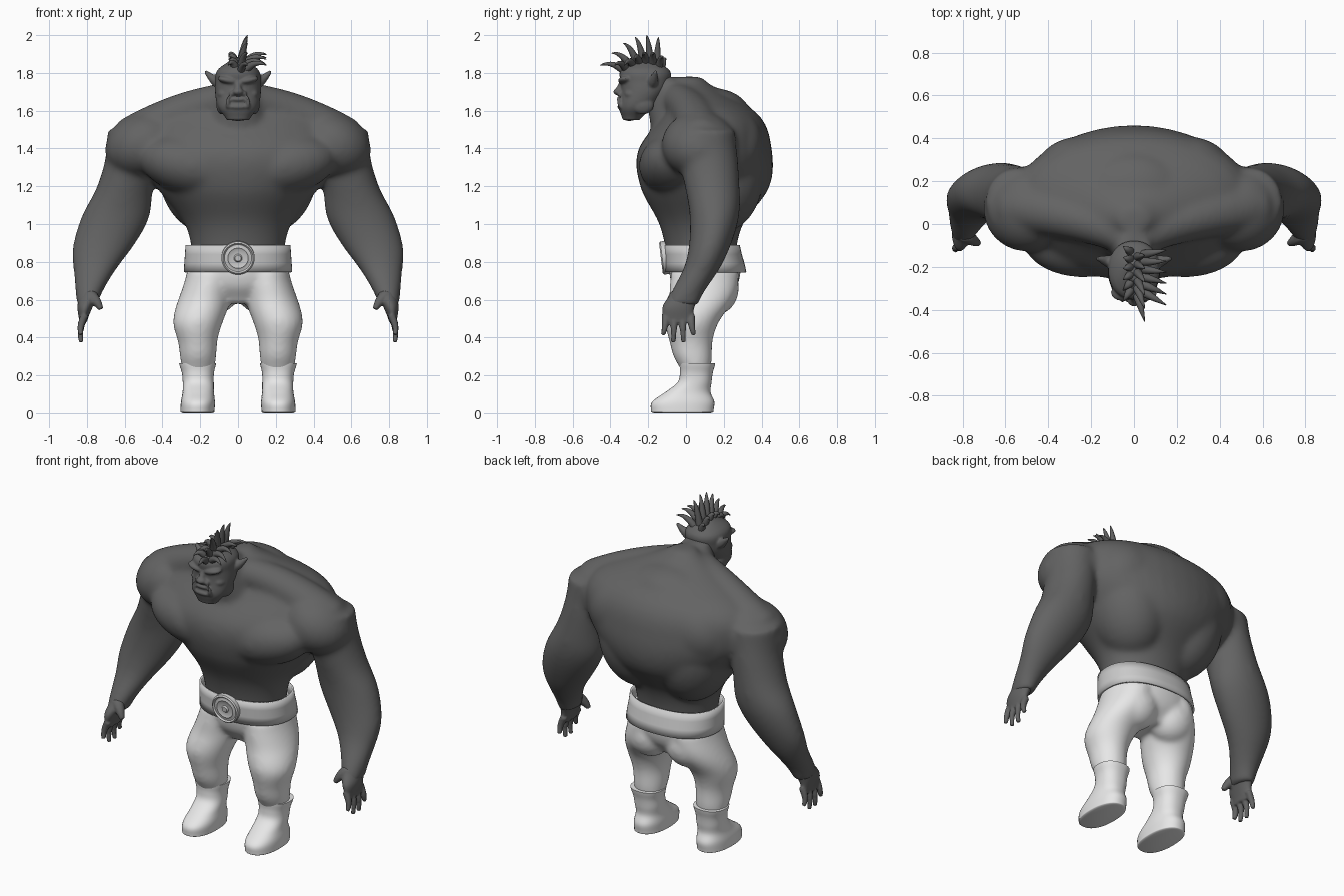
import bpy, bmesh, math
from mathutils import Vector, Matrix

old = bpy.data.objects.get("Cube")
if old:
    bpy.data.objects.remove(old, do_unlink=True)


def material(name, grey):
    mat = bpy.data.materials.new(name)
    mat.use_nodes = True
    color = (grey, grey, grey, 1)
    mat.diffuse_color = color
    mat.node_tree.nodes["Principled BSDF"].inputs["Base Color"].default_value = color
    return mat


skin = material("dark grey skin", .125)
hair = material("charcoal hair", .11)
cloth = material("white cloth", .8)
leather = material("light grey belt", .6)


def sample(values, t):
    """Read a smooth curve through evenly spaced values; a single number stays constant."""
    if not isinstance(values, tuple):
        return values
    last = len(values) - 1
    i = min(int(t * last), last - 1)
    f = t * last - i
    a, b, c, d = values[max(i - 1, 0)], values[i], values[i + 1], values[min(i + 2, last)]
    return b + f / 2 * (c - a + f * (2 * a - 5 * b + 4 * c - d + f * (3 * (b - c) + d - a)))


def bridge(bm, loops, caps=True):
    """Join rings of vertices into a skin and return the end cap."""
    for lower, upper in zip(loops, loops[1:]):
        for i in range(len(lower)):
            bm.faces.new((lower[i - 1], lower[i], upper[i], upper[i - 1]))
    if caps:
        bm.faces.new(loops[0][::-1])
        return bm.faces.new(loops[-1])


def loft(bm, bottom, top, width, depth, x=0, y=0, side=1, power=2, caps=True, rings=24, sides=40):
    """Stack horizontal ovals; width and depth are half sizes from bottom to top."""
    loops = []
    for k in range(rings + 1):
        t = k / rings
        loop = []
        for i in range(sides):
            c, s = math.cos(math.tau * i / sides), math.sin(math.tau * i / sides)
            loop.append(bm.verts.new((
                side * sample(x, t) + sample(width, t) * math.copysign(abs(c) ** (2 / power), c),
                sample(y, t) + sample(depth, t) * math.copysign(abs(s) ** (2 / power), s),
                bottom + (top - bottom) * t)))
        loops.append(loop)
    return bridge(bm, loops, caps)


def strand(bm, root, mid, tip, thick, thin, sides=10, steps=7):
    """Tapered tube along a bent path."""
    root, mid, tip = Vector(root), Vector(mid), Vector(tip)
    loops = []
    for k in range(steps + 1):
        t = k / steps
        centre = root.lerp(mid, t).lerp(mid.lerp(tip, t), t)
        turn = (mid - root).lerp(tip - mid, t).to_track_quat('Z', 'Y')
        radius = thick + (thin - thick) * t ** 1.4
        angles = [math.tau * i / sides for i in range(sides)]
        loops.append([bm.verts.new(centre + turn @ Vector((math.cos(a), math.sin(a), 0)) * radius)
                      for a in angles])
    bridge(bm, loops)


def ball(bm, centre, size, roll=0):
    matrix = (Matrix.Translation(centre) @ Matrix.Rotation(roll, 4, 'Y')
              @ Matrix.Diagonal((*size, 1)))
    bmesh.ops.create_uvsphere(bm, u_segments=24, v_segments=16, radius=1, matrix=matrix)


def finish(bm, name, mat, voxel=None, soften=4):
    """Make the object; a voxel size fuses its parts into one skin."""
    bmesh.ops.recalc_face_normals(bm, faces=bm.faces)
    mesh = bpy.data.meshes.new(name)
    bm.to_mesh(mesh)
    bm.free()
    mesh.materials.append(mat)
    ob = bpy.data.objects.new(name, mesh)
    bpy.context.collection.objects.link(ob)
    bpy.ops.object.select_all(action='DESELECT')
    ob.select_set(True)
    bpy.context.view_layer.objects.active = ob
    bpy.ops.object.shade_smooth_by_angle(angle=math.radians(40))
    if voxel:
        fuse = ob.modifiers.new("fuse", 'REMESH')
        fuse.mode, fuse.voxel_size, fuse.use_smooth_shade = 'VOXEL', voxel, True
        relax = ob.modifiers.new("relax", 'SMOOTH')
        relax.factor, relax.iterations = .5, soften
    return ob


sides = {"left": 1, "right": -1}

# Torso, neck and arms with the large muscles
bm = bmesh.new()
loft(bm, .8, 1.78, width=(.24, .28, .43, .56, .48, .06), depth=(.18, .22, .34, .355, .25, .06),
     y=(.08, .08, .1, .1, .13, .02))
loft(bm, 1.45, 1.78, width=(.19, .13, .08), depth=(.16, .13, .08), y=(-.02, -.07, -.12))
ball(bm, (0, .14, 1.58), (.26, .2, .14))
for s in sides.values():
    loft(bm, .57, 1.5, side=s, x=(.8, .745, .65, .58, .54), y=(-.02, .1, .15, .13, .1),
         width=(.055, .1, .16, .18, .15, .14, .15), depth=(.085, .1, .13, .15, .16))
    # Deltoid, chest, shoulder blade, back muscle and the slope from neck to shoulder
    ball(bm, (s * .5, .07, 1.42), (.21, .2, .17), s * .4)
    ball(bm, (s * .24, -.06, 1.31), (.29, .19, .16), s * -.2)
    ball(bm, (s * .25, .23, 1.42), (.22, .18, .2), s * .4)
    ball(bm, (s * .2, .18, 1.25), (.22, .23, .3), s * .2)
    strand(bm, (s * .05, -.05, 1.66), (s * .3, .05, 1.62), (s * .56, .08, 1.44), .09, .13, sides=20)
finish(bm, "upper_body", skin, voxel=.013, soften=22)

# Hands: palm, four spread fingers and a thumb
for name, s in sides.items():
    bm = bmesh.new()
    loft(bm, .48, .64, side=s, x=(.82, .81, .785), y=(-.04, -.04, 0),
         width=(.02, .04, .055), depth=(.075, .085, .08))
    for k in range(4):
        spread = k - 1.5
        y = -.04 + .045 * spread
        strand(bm, (s * .81, y, .52), (s * .845, y, .45),
               (s * .83, y + .01 * spread, .37 + .02 * spread ** 2), .021, .012)
    strand(bm, (s * .785, -.05, .62), (s * .75, -.08, .6), (s * .725, -.09, .55), .036, .014)
    finish(bm, name + "_hand", skin, voxel=.006)

# Head: skull and jaw, then chin, lips and nose
bm = bmesh.new()
loft(bm, 1.55, 1.88, power=2.2, y=(-.29, -.22, -.22),
     width=(.06, .105, .12, .12, .11, .03), depth=(.045, .09, .115, .13, .13, .04))
ball(bm, (0, -.3, 1.575), (.06, .04, .03))
for z, width in ((1.66, .05), (1.62, .06)):
    ball(bm, (0, -.34, z), (width, .024, .014))
ball(bm, (0, -.355, 1.7), (.03, .03, .02))
strand(bm, (0, -.33, 1.76), (0, -.345, 1.73), (0, -.36, 1.7), .016, .02)
for s in sides.values():
    # Brow, nostril, cheek, jaw corner, tusk and pointed ear
    ball(bm, (s * .05, -.32, 1.76), (.06, .04, .02), s * -.2)
    ball(bm, (s * .03, -.345, 1.69), (.017, .02, .015))
    ball(bm, (s * .075, -.275, 1.69), (.036, .05, .03), s * .3)
    ball(bm, (s * .085, -.23, 1.63), (.03, .06, .05))
    strand(bm, (s * .05, -.34, 1.62), (s * .06, -.36, 1.64), (s * .05, -.36, 1.68), .014, .005)
    strand(bm, (s * .1, -.18, 1.75), (s * .13, -.17, 1.76), (s * .175, -.16, 1.81), .034, .008)
finish(bm, "head", skin, voxel=.006, soften=6)

# Spiky crest: tufts run front to back in three columns, the outer ones lower
bm = bmesh.new()
tufts = 18
for i in range(tufts):
    t = i / (tufts - 1)
    lean = (i + 1) % 3 - 1
    tip = Vector((.05 + .1 * lean, -.455 + .35 * t + .06 * abs(lean) * (1 - t),
                  max(2 - .35 * (t - .7) ** 2 - .1 * abs(lean), 1.84)))
    y = -.33 + .2 * t
    root = Vector((tip.x * .3, y, 1.86 - 4 * (y + .22) ** 2))
    strand(bm, root, (root + tip) / 2 + Vector((0, 0, .04)), tip, .021, .002)
finish(bm, "hair_crest", hair)

# Trousers: hips, legs and buttocks
bm = bmesh.new()
loft(bm, .58, .85, width=(.13, .23, .265, .25), depth=(.11, .17, .19, .18), y=.1, power=2.2)
for s in sides.values():
    loft(bm, .2, .75, side=s, x=(.21, .212, .213, .173, .14), y=(.055, .03, .03, .085, .1),
         width=(.08, .095, .105, .13, .14, .135, .13), depth=(.07, .1, .115, .14, .165, .18, .18))
    ball(bm, (s * .13, .16, .66), (.14, .12, .14))
finish(bm, "trousers", cloth, voxel=.012, soften=14)

# Boots, rounded under at the sole
for name, s in sides.items():
    bm = bmesh.new()
    loft(bm, .008, .265, side=s, x=(.214, .21, .214), power=2.3, y=(-.02, -.015, .01, .045, .055, .06),
         width=(.09, .09, .083, .082, .085, .098), depth=(.165, .165, .12, .09, .087, .095))
    loft(bm, 0, .008, side=s, x=.214, power=2.3, y=-.02, width=(.078, .088, .09),
         depth=(.15, .163, .165), rings=4, caps=True)
    finish(bm, name + "_boot", cloth)

# Belt band
bm = bmesh.new()
loft(bm, .745, .888, width=(.287, .278), depth=(.215, .2), y=(.105, .085), power=2.3,
     caps=False, rings=3, sides=64)
wall = finish(bm, "belt", leather).modifiers.new("thickness", 'SOLIDIFY')
wall.thickness, wall.offset = .012, -1

# Round buckle with raised rings and a centre stud
bm = bmesh.new()
face = loft(bm, -.01, .018, width=.088, depth=.088, rings=1)
for inset, rise in ((.008, .007), (.008, -.008), (.012, 0), (.006, .004), (.006, -.004),
                    (.026, 0), (.006, .008)):
    bm.normal_update()
    bmesh.ops.inset_region(bm, faces=[face], thickness=inset, depth=rise)
buckle = finish(bm, "belt_buckle", leather)
buckle.location = (0, -.108, .822)
buckle.rotation_euler.x = math.radians(97)
